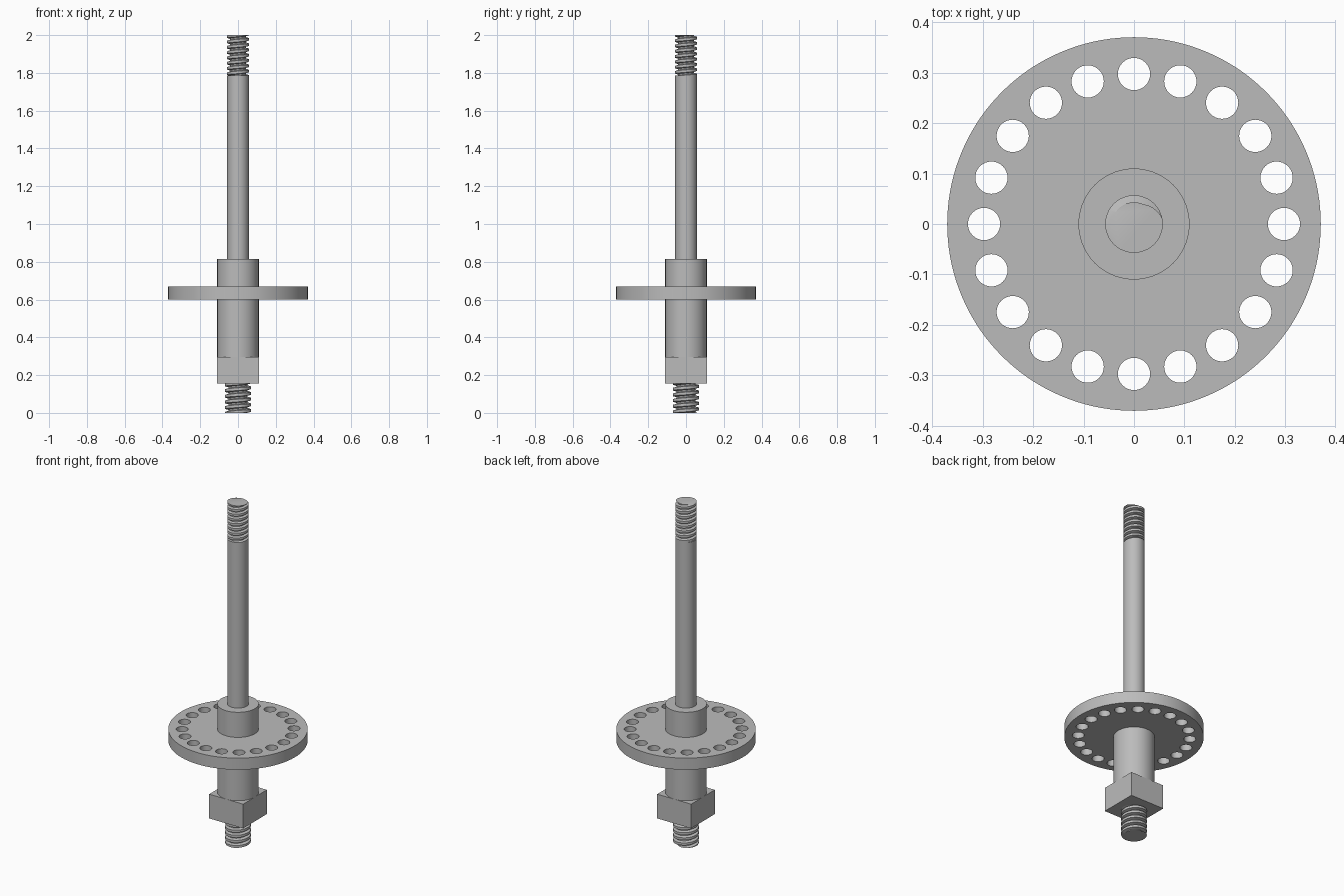
import bpy, bmesh, math
from mathutils import Vector, Matrix

if "Cube" in bpy.data.objects:
    bpy.data.objects.remove(bpy.data.objects["Cube"], do_unlink=True)

SEGMENTS = 72
GREY = (0.5, 0.5, 0.5, 1)
steel = bpy.data.materials.new("grey_steel")
steel.use_nodes = True
steel.diffuse_color = GREY
steel.node_tree.nodes["Principled BSDF"].inputs["Base Color"].default_value = GREY


def finish(bm, name):
    """Turn a bmesh into a smooth-shaded steel object with sharp edges."""
    bmesh.ops.recalc_face_normals(bm, faces=bm.faces)
    mesh = bpy.data.meshes.new(name)
    bm.to_mesh(mesh)
    bm.free()
    mesh.materials.append(steel)
    obj = bpy.data.objects.new(name, mesh)
    bpy.context.collection.objects.link(obj)
    bpy.ops.object.select_all(action="DESELECT")
    obj.select_set(True)
    bpy.context.view_layer.objects.active = obj
    bpy.ops.object.shade_smooth_by_angle(angle=math.radians(30))
    return obj


def cylinder(name, radius, bottom, top):
    bm = bmesh.new()
    bmesh.ops.create_cone(bm, cap_ends=True, segments=SEGMENTS, radius1=radius, radius2=radius,
                          depth=top - bottom,
                          matrix=Matrix.Translation((0, 0, (bottom + top) / 2)))
    return finish(bm, name)


def thread(name, crest, root, pitch, bottom, top):
    """Right-handed helical thread, trimmed flat at both ends."""
    # Fraction of the pitch and radius: lower flank, root, upper flank
    profile = [(0, crest), (0.15, root), (0.38, root), (0.53, crest)]
    bm = bmesh.new()
    turns = math.ceil((top - bottom) / pitch) + 4
    start = top - pitch * (turns - 2 + 0.56)
    rows = []
    for s in range(turns * SEGMENTS + 1):
        turn = s / SEGMENTS
        a = math.tau * turn
        rows.append([bm.verts.new((r * math.cos(a), r * math.sin(a), start + pitch * (turn + u)))
                     for u, r in profile])
    for s in range(len(rows) - 1):
        here, after = rows[s], rows[s + 1]
        for j in range(len(profile) - 1):
            bm.faces.new((here[j], after[j], after[j + 1], here[j + 1]))
        # Crest joins this turn to the next one
        if s + SEGMENTS + 1 < len(rows):
            bm.faces.new((here[-1], after[-1], rows[s + SEGMENTS + 1][0], rows[s + SEGMENTS][0]))
    for height, direction in ((bottom, -1), (top, 1)):
        cut = bmesh.ops.bisect_plane(bm, geom=bm.verts[:] + bm.edges[:] + bm.faces[:],
                                     plane_co=Vector((0, 0, height)),
                                     plane_no=Vector((0, 0, direction)), clear_outer=True)
        rim = [e for e in cut["geom_cut"] if isinstance(e, bmesh.types.BMEdge)]
        bmesh.ops.edgeloop_fill(bm, edges=rim)
    return finish(bm, name)


def perforated_disc(name, radius, bottom, top, holes, hole_radius, ring_radius):
    bm = bmesh.new()
    bmesh.ops.create_circle(bm, segments=SEGMENTS * 2, radius=radius,
                            matrix=Matrix.Translation((0, 0, bottom)))
    for i in range(holes):
        a = math.tau * i / holes
        place = Matrix.Translation((ring_radius * math.cos(a), ring_radius * math.sin(a), bottom))
        bmesh.ops.create_circle(bm, segments=32, radius=hole_radius, matrix=place)
    bmesh.ops.triangle_fill(bm, edges=bm.edges[:], use_beauty=True, normal=(0, 0, 1))
    lifted = bmesh.ops.extrude_face_region(bm, geom=bm.faces[:], use_keep_orig=True)["geom"]
    bmesh.ops.translate(bm, vec=(0, 0, top - bottom),
                        verts=[v for v in lifted if isinstance(v, bmesh.types.BMVert)])
    return finish(bm, name)


# Threaded ends
thread("lower_thread", 0.068, 0.051, 0.03, 0, 0.157)
thread("upper_thread", 0.057, 0.043, 0.028, 1.78, 2)

# Square nut
bm = bmesh.new()
bmesh.ops.create_cube(bm, size=1, matrix=Matrix.Translation((0, 0, 0.226))
                      @ Matrix.Diagonal((0.22, 0.22, 0.142, 1)))
finish(bm, "square_nut")

# Hub, drilled flange and long shaft
cylinder("hub", 0.11, 0.297, 0.815)
perforated_disc("flange", 0.37, 0.6, 0.668, 20, 0.032, 0.297)
cylinder("shaft", 0.057, 0.815, 1.785)
